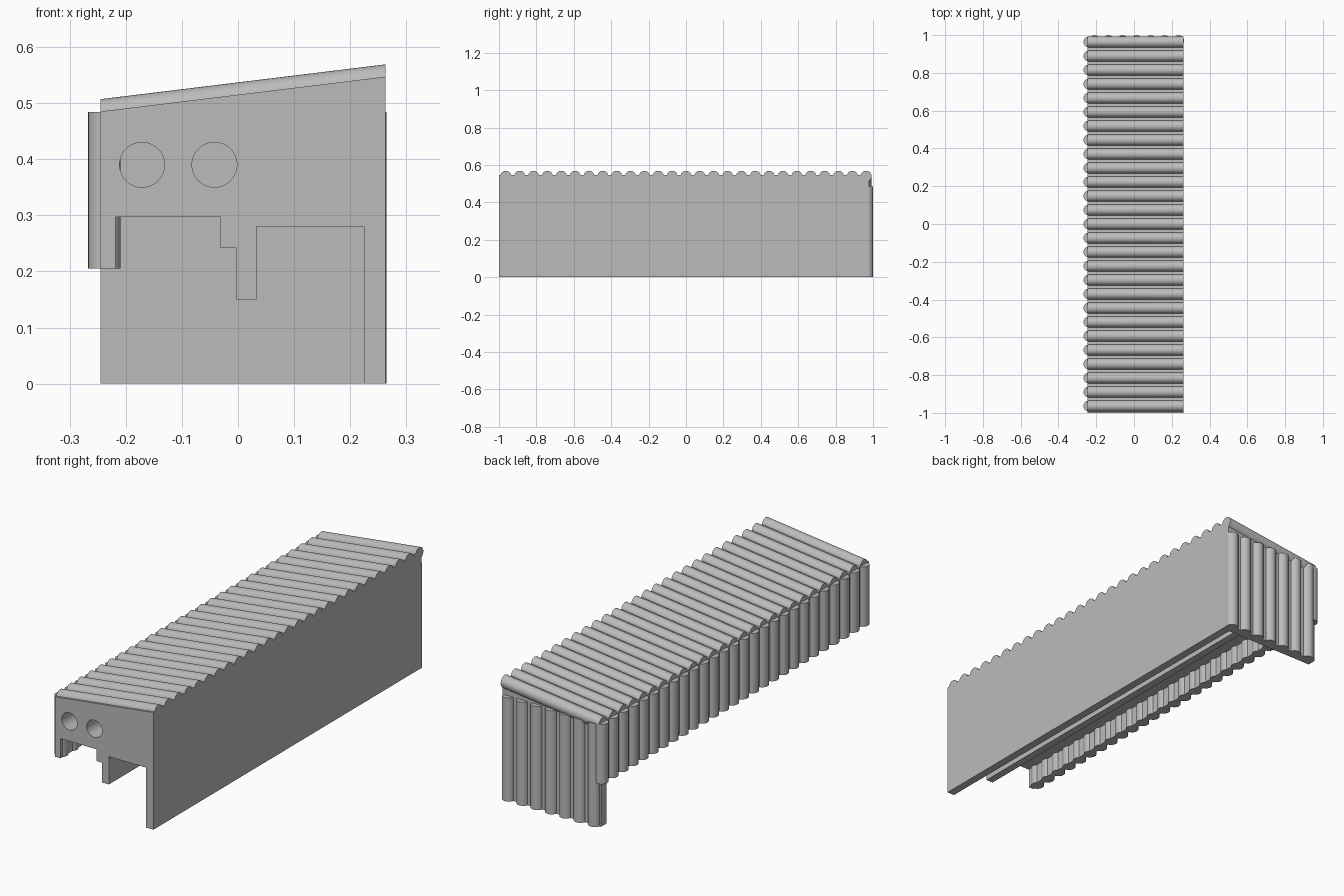
import bpy, bmesh, math

cube = bpy.data.objects.get("Cube")
if cube:
    bpy.data.objects.remove(cube)

grey = bpy.data.materials.new("mid grey")
grey.use_nodes = True
colour = (0.5, 0.5, 0.5, 1)
grey.diffuse_color = colour
grey.node_tree.nodes["Principled BSDF"].inputs["Base Color"].default_value = colour

LEFT, RIGHT = 0.263, -0.245      # outer faces of the body
FRONT, BACK = -1.0, 0.978
INNER_BACK = 0.938
R = 0.029                        # radius of every rib
PITCH = 0.0741
EAVE, RIDGE = 0.485, 0.547
SLOPE = (RIDGE - EAVE) / (LEFT - RIGHT)
WALL_BOTTOM = 0.205


def add_prism(bm, start, end):
    """Join two matching outlines with side faces and caps."""
    a = [bm.verts.new(p) for p in start]
    b = [bm.verts.new(p) for p in end]
    bm.faces.new(a)
    bm.faces.new(b[::-1])
    for i in range(len(a)):
        j = (i + 1) % len(a)
        bm.faces.new((a[i], b[i], b[j], a[j]))


def finish(name, bm, smooth=False):
    bmesh.ops.recalc_face_normals(bm, faces=bm.faces)
    mesh = bpy.data.meshes.new(name)
    bm.to_mesh(mesh)
    bm.free()
    mesh.materials.append(grey)
    obj = bpy.data.objects.new(name, mesh)
    bpy.context.collection.objects.link(obj)
    if smooth:
        bpy.ops.object.select_all(action='DESELECT')
        obj.select_set(True)
        bpy.context.view_layer.objects.active = obj
        bpy.ops.object.shade_smooth_by_angle(angle=math.radians(35))
    return obj


def extrude_y(name, outline, y0, y1):
    bm = bmesh.new()
    add_prism(bm, [(x, y0, z) for x, z in outline], [(x, y1, z) for x, z in outline])
    return finish(name, bm)


def circle(n=32):
    return [(R * math.cos(2 * math.pi * i / n), R * math.sin(2 * math.pi * i / n))
            for i in range(n)]


def upright_ribs(name, centres, z0, z1):
    bm = bmesh.new()
    for cx, cy in centres:
        ring = [(cx + u, cy + v) for u, v in circle()]
        add_prism(bm, [(x, y, z0) for x, y in ring], [(x, y, z1) for x, y in ring])
    return finish(name, bm, True)


# Long body with its hollow, stepped underside
body = extrude_y("body", [
    (RIGHT, WALL_BOTTOM), (RIGHT, EAVE), (LEFT, RIDGE), (LEFT, 0),
    (0.225, 0), (0.225, 0.28), (0.033, 0.28), (0.033, 0.15),
    (-0.003, 0.15), (-0.003, 0.242), (-0.031, 0.242), (-0.031, 0.297),
    (-0.218, 0.297), (-0.218, WALL_BOTTOM)], FRONT, INNER_BACK)

# Two round bores in the front
for side, x in (("right", -0.171), ("left", -0.042)):
    bpy.ops.mesh.primitive_cylinder_add(
        vertices=48, radius=0.04, depth=1.9, location=(x, -0.06, 0.39),
        rotation=(math.pi / 2, 0, 0))
    cutter = bpy.context.object
    cutter.name = side + "_bore_cutter"
    cutter.data.materials.append(grey)
    cutter.hide_render = True
    cut = body.modifiers.new(side + " bore", 'BOOLEAN')
    cut.object = cutter
    cut.solver = 'EXACT'
    bpy.ops.object.select_all(action='DESELECT')
    body.select_set(True)
    bpy.context.view_layer.objects.active = body
    bpy.ops.object.modifier_apply(modifier=cut.name)
    bpy.data.objects.remove(cutter)
bpy.ops.object.shade_smooth_by_angle(angle=math.radians(30))

# Full-height back wall
extrude_y("back_wall", [(RIGHT, 0), (RIGHT, EAVE), (LEFT, RIDGE), (LEFT, 0)],
          INNER_BACK, BACK)

# Sloping roof ribs with upright ends
row = [(i - 13) * PITCH for i in range(27)]
bm = bmesh.new()
for y in row:
    ends = []
    for x in (RIGHT, LEFT):
        z = EAVE - 0.007 + SLOPE * (x - RIGHT)
        ends.append([(x, y + u, z + v) for u, v in circle()])
    add_prism(bm, *ends)
finish("roof_ribs", bm, True)

# Upright ribs along the right side and across the back
upright_ribs("right_wall_ribs", [(-0.238, y) for y in row], WALL_BOTTOM, 0.484)
upright_ribs("back_wall_ribs", [(0.236 - i * PITCH, 0.971) for i in range(7)], 0, 0.484)
